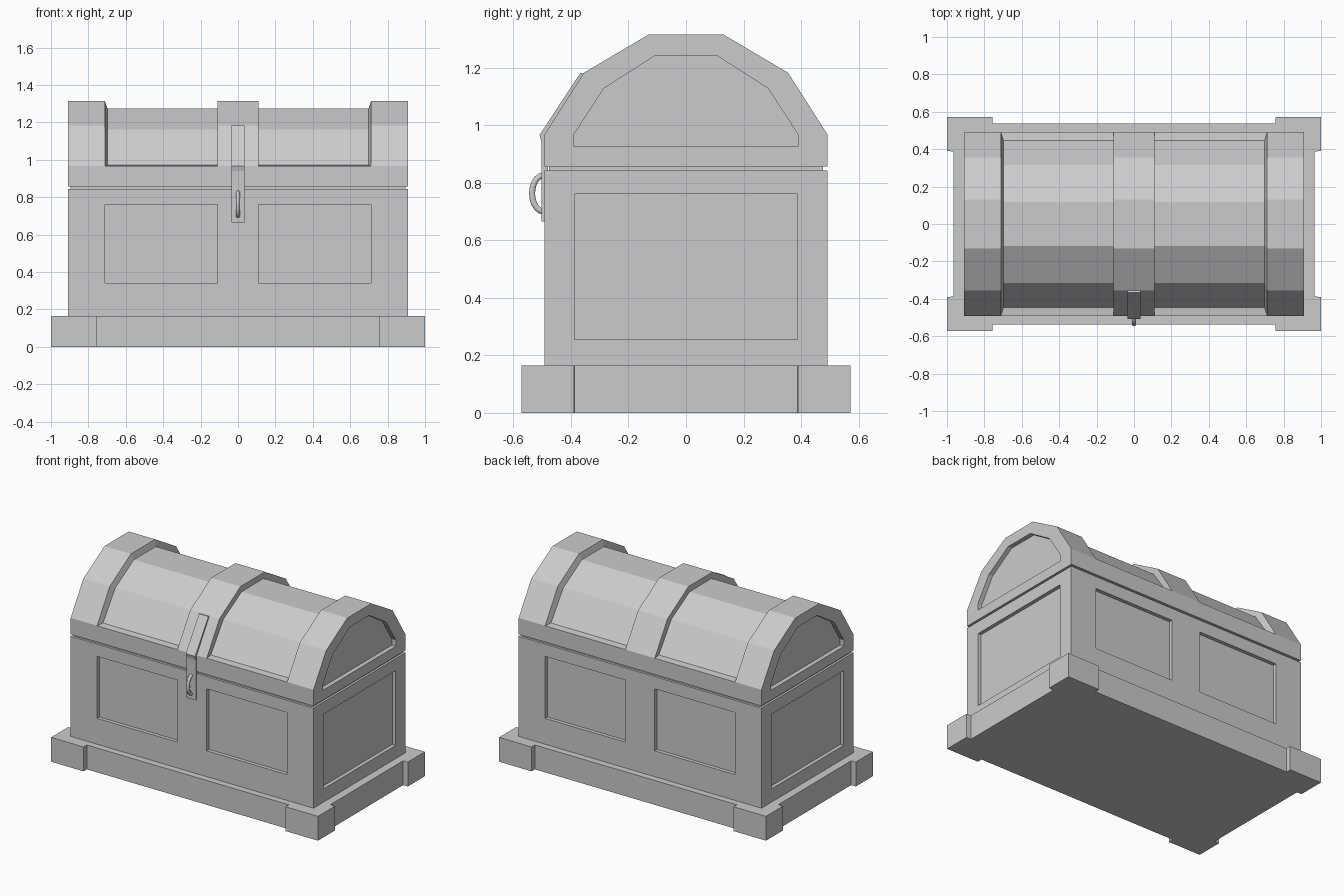
import bpy, bmesh, math

if "Cube" in bpy.data.objects:
    bpy.data.objects.remove(bpy.data.objects["Cube"])


def finish(name, bm):
    bmesh.ops.remove_doubles(bm, verts=bm.verts, dist=1e-5)
    bmesh.ops.recalc_face_normals(bm, faces=bm.faces)
    me = bpy.data.meshes.new(name)
    bm.to_mesh(me)
    bm.free()
    ob = bpy.data.objects.new(name, me)
    bpy.context.collection.objects.link(ob)
    return ob


def loft(name, sections):
    """Skin matching closed rings of 3D points and cap both ends."""
    bm = bmesh.new()
    rings = [[bm.verts.new(p) for p in s] for s in sections]
    n = len(rings[0])
    for a, b in zip(rings, rings[1:]):
        for i in range(n):
            j = (i + 1) % n
            bm.faces.new((a[i], a[j], b[j], b[i]))
    bm.faces.new(rings[0])
    bm.faces.new(rings[-1])
    return finish(name, bm)


def boxes(name, bounds):
    bm = bmesh.new()
    for x0, x1, y0, y1, z0, z1 in bounds:
        for v in bmesh.ops.create_cube(bm, size=1)["verts"]:
            v.co = ((x0 + x1) / 2 + v.co.x * (x1 - x0),
                    (y0 + y1) / 2 + v.co.y * (y1 - y0),
                    (z0 + z1) / 2 + v.co.z * (z1 - z0))
    return finish(name, bm)


# Plinth with projecting corner blocks
corner = [(1, 0.39), (1, 0.572), (0.757, 0.572), (0.757, 0.537)]
quarter = [(0.965, 0.388)] + corner
outline = quarter + [(-x, y) for x, y in reversed(quarter)]
outline += [(-x, -y) for x, y in outline]
loft("plinth", [[(x, y, z) for x, y in outline] for z in (0, 0.165)])

# Chest body with recessed panels on all four sides
body = boxes("chest_body", [(-0.91, 0.91, -0.492, 0.492, 0.16, 0.843)])
D = 0.025
cuts = []
for s in (-1, 1):
    cuts.append((*sorted((s * (0.91 - D), s * 1.0)), -0.387, 0.387, 0.255, 0.76))
    for t in (-1, 1):
        cuts.append((*sorted((t * 0.11, t * 0.712)),
                     *sorted((s * (0.492 - D), s * 0.6)), 0.34, 0.76))
cutter = boxes("panel_cutter", cuts)
cutter.hide_render = True
mod = body.modifiers.new("panels", "BOOLEAN")
mod.object = cutter
mod.operation = "DIFFERENCE"
mod.solver = "EXACT"
bpy.context.view_layer.objects.active = body
bpy.ops.object.modifier_apply(modifier=mod.name)
bpy.data.objects.remove(cutter)

# Narrow shadow gap between body and lid
boxes("lid_seam", [(-0.895, 0.895, -0.477, 0.477, 0.835, 0.865)])

# Faceted lid: raised bands, sunken roof panels and recessed end panels
band = [(0.492, 0.857), (0.492, 0.967), (0.492, 0.967), (0.355, 1.182), (0.13, 1.315)]
roof = [(0.492, 0.857), (0.492, 0.967), (0.447, 0.972), (0.315, 1.162), (0.117, 1.275)]
end = [(0.39, 0.925), (0.39, 0.967), (0.39, 0.967), (0.285, 1.128), (0.105, 1.243)]


def section(x, half):
    return [(x, y, z) for y, z in half] + [(x, -y, z) for y, z in reversed(half)]


right = [(0.11, roof), (0.698, roof), (0.712, band), (0.91, band),
         (0.91, end), (0.88, end)]
right.insert(0, (0.11, band))
loft("lid", [section(-x, p) for x, p in reversed(right)] +
     [section(x, p) for x, p in right])

# Hasp strap bent over the front of the lid
strap = [(-0.352, 1.178), (-0.367, 1.182), (-0.509, 0.966), (-0.502, 0.94),
         (-0.502, 0.665), (-0.48, 0.665), (-0.48, 0.96)]
loft("hasp_strap", [[(x, y, z) for y, z in strap] for x in (-0.035, 0.035)])

# Half-ring staple on the hasp
cu = bpy.data.curves.new("staple_ring", "CURVE")
cu.dimensions = "3D"
cu.bevel_depth = 0.012
cu.bevel_resolution = 1
cu.use_fill_caps = True
N = 10
sp = cu.splines.new("POLY")
sp.points.add(N)
for i, p in enumerate(sp.points):
    a = math.pi * i / N
    p.co = (0, -0.495 - 0.04 * math.sin(a), 0.763 + 0.063 * math.cos(a), 1)
bpy.context.collection.objects.link(bpy.data.objects.new("staple_ring", cu))
